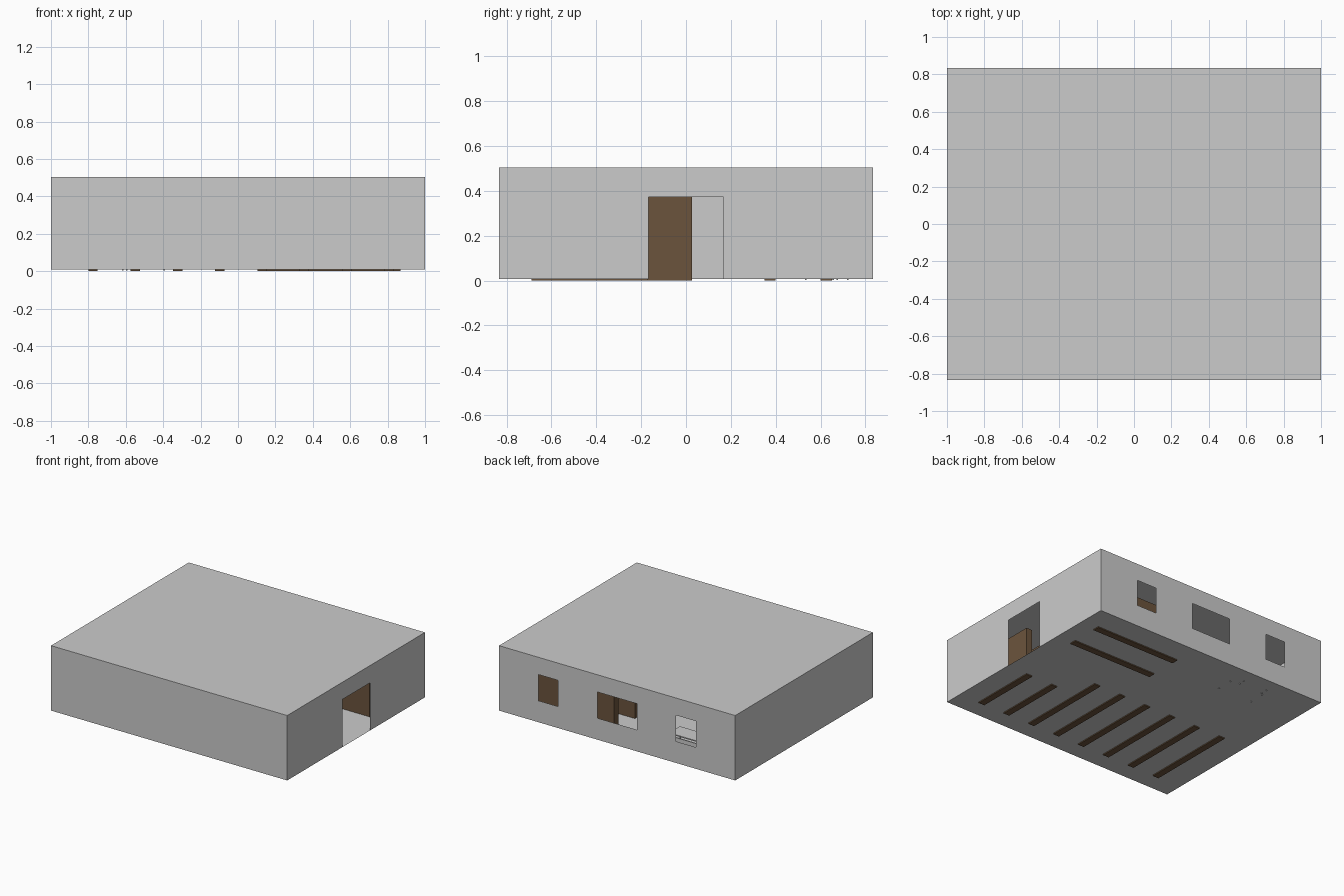
import bpy, bmesh

if "Cube" in bpy.data.objects:
    bpy.data.objects.remove(bpy.data.objects["Cube"])

X, Y, Z0, Z1 = 1.0, 0.833, 0.008, 0.505

brown = bpy.data.materials.new("dark_wood")
brown.diffuse_color = (0.148, 0.088, 0.046, 1)
brown.use_nodes = True
brown.node_tree.nodes["Principled BSDF"].inputs["Base Color"].default_value = brown.diffuse_color


def finish(bm, name, mat=None):
    me = bpy.data.meshes.new(name)
    bm.to_mesh(me)
    bm.free()
    ob = bpy.data.objects.new(name, me)
    bpy.context.collection.objects.link(ob)
    if mat:
        me.materials.append(mat)
    return ob


def sheet(name, us, vs, place, holes=()):
    """Thin panel made of grid cells, leaving out the cells listed in holes."""
    bm = bmesh.new()
    grid = [[bm.verts.new(place(u, v)) for v in vs] for u in us]
    for i in range(len(us) - 1):
        for j in range(len(vs) - 1):
            if (i, j) not in holes:
                bm.faces.new((grid[i][j], grid[i + 1][j],
                              grid[i + 1][j + 1], grid[i][j + 1]))
    # drop inner edges between coplanar cells
    bmesh.ops.dissolve_limit(bm, angle_limit=0.01, verts=bm.verts, edges=bm.edges)
    return finish(bm, name)


def boxes(name, items, mat=None):
    """One object from boxes given as (x0, x1, y0, y1, z0, z1)."""
    bm = bmesh.new()
    for x0, x1, y0, y1, z0, z1 in items:
        vs = bmesh.ops.create_cube(bm, size=1)["verts"]
        bmesh.ops.scale(bm, verts=vs, vec=(x1 - x0, y1 - y0, z1 - z0))
        bmesh.ops.translate(bm, verts=vs, vec=((x0 + x1) / 2, (y0 + y1) / 2, (z0 + z1) / 2))
    return finish(bm, name, mat)


def table(name, x0, x1, y0, y1, h, t=0.008, leg=0.008, extra=()):
    """Slab on four legs."""
    parts = [(x0, x1, y0, y1, h - t, h)]
    for x in (x0, x1 - leg):
        for y in (y0, y1 - leg):
            parts.append((x, x + leg, y, y + leg, 0.003, h - t))
    return boxes(name, parts + list(extra))


# floor, ceiling and plain walls
sheet("floor", (X, -X), (-Y, Y), lambda u, v: (u, v, Z0))
sheet("ceiling", (-X, X), (-Y, Y), lambda u, v: (u, v, Z1))
sheet("front_wall", (-X, X), (Z0, Z1), lambda u, v: (u, -Y, v))
sheet("left_wall", (Y, -Y), (Z0, Z1), lambda u, v: (-X, u, v))

# right wall with doorway, back wall with three windows
sheet("right_wall", (-Y, -0.167, 0.167, Y), (Z0, 0.373, Z1),
      lambda u, v: (X, u, v), {(1, 0)})
sheet("back_wall", (X, 0.667, 0.5, 0.167, -0.167, -0.5, -0.667, -X),
      (Z0, 0.173, 0.373, Z1), lambda u, v: (u, Y, v), {(1, 1), (3, 1), (5, 1)})

# shelf rows: the two nearest the door are shorter
for i in range(8):
    x = -0.775 + i * 0.226
    y1 = -0.172 if i > 5 else 0.027
    boxes("shelf_row", [(x - 0.025, x + 0.025, -0.69, y1, 0, 0.375)], brown)
for y in (0.375, 0.625):
    boxes("cross_shelf", [(0.153, 0.87, y - 0.025, y + 0.025, 0, 0.375)], brown)

# desk and chair by the window
table("desk", -0.62, -0.32, 0.53, 0.66, 0.125)
table("chair", -0.60, -0.39, 0.67, 0.725, 0.08,
      extra=[(-0.60, -0.39, 0.717, 0.725, 0.08, 0.14)])
